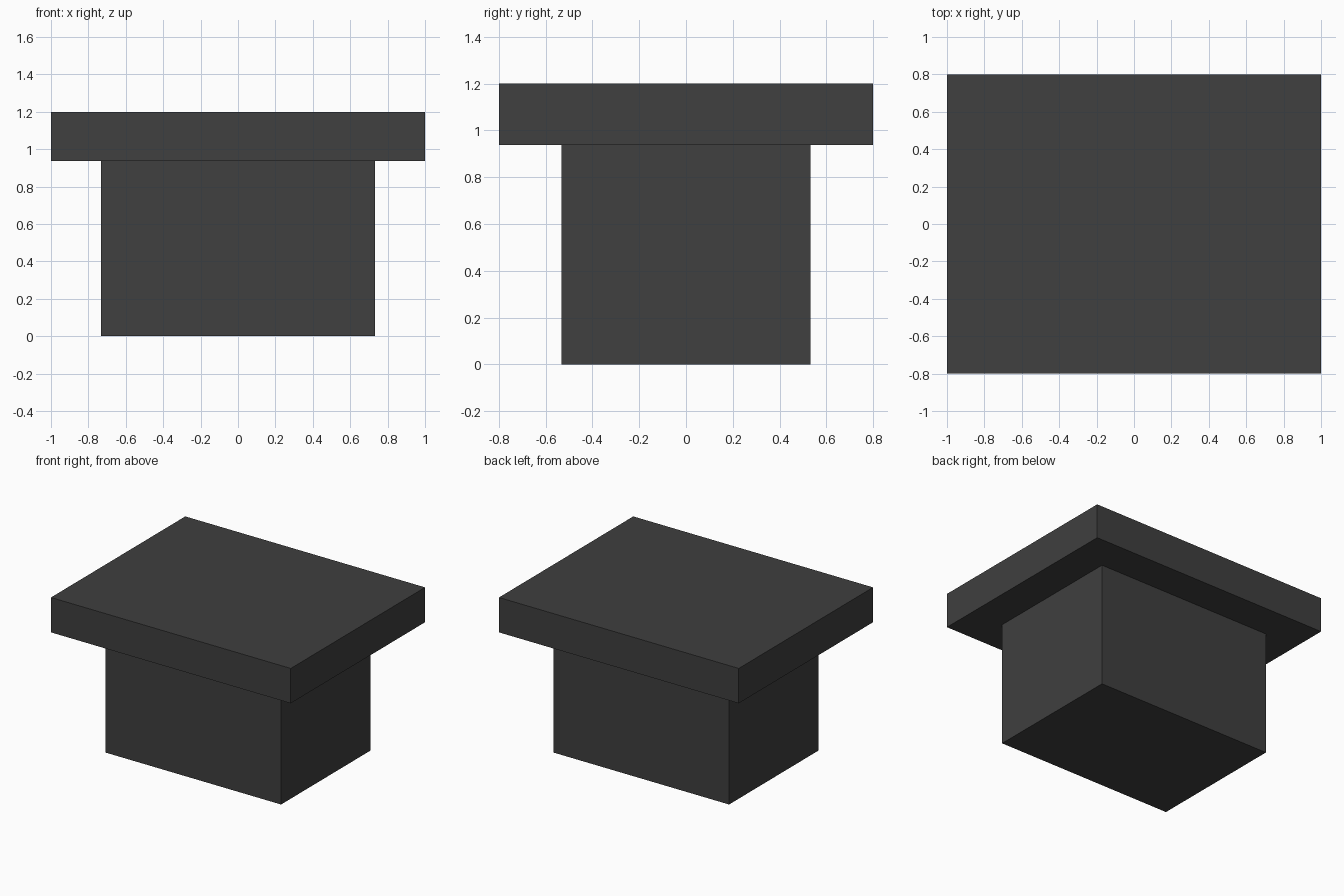
import bpy

if "Cube" in bpy.data.objects:
    bpy.data.objects.remove(bpy.data.objects["Cube"])

# Single dark grey material
dark = bpy.data.materials.new("dark_grey")
dark.diffuse_color = (0.05, 0.05, 0.05, 1.0)
dark.use_nodes = True
dark.node_tree.nodes["Principled BSDF"].inputs["Base Color"].default_value = dark.diffuse_color


def box(name, width, depth, z0, z1):
    bpy.ops.mesh.primitive_cube_add(size=1, location=(0, 0, (z0 + z1) / 2))
    ob = bpy.context.object
    ob.name = name
    ob.scale = (width, depth, z1 - z0)
    bpy.ops.object.transform_apply(location=False, rotation=False, scale=True)
    ob.data.materials.append(dark)
    return ob


SEAM = 0.937

# Lower block
box("pedestal", 1.464, 1.064, 0.0, SEAM)
# Overhanging slab on top
box("top_slab", 2.0, 1.6, SEAM, 1.2)
